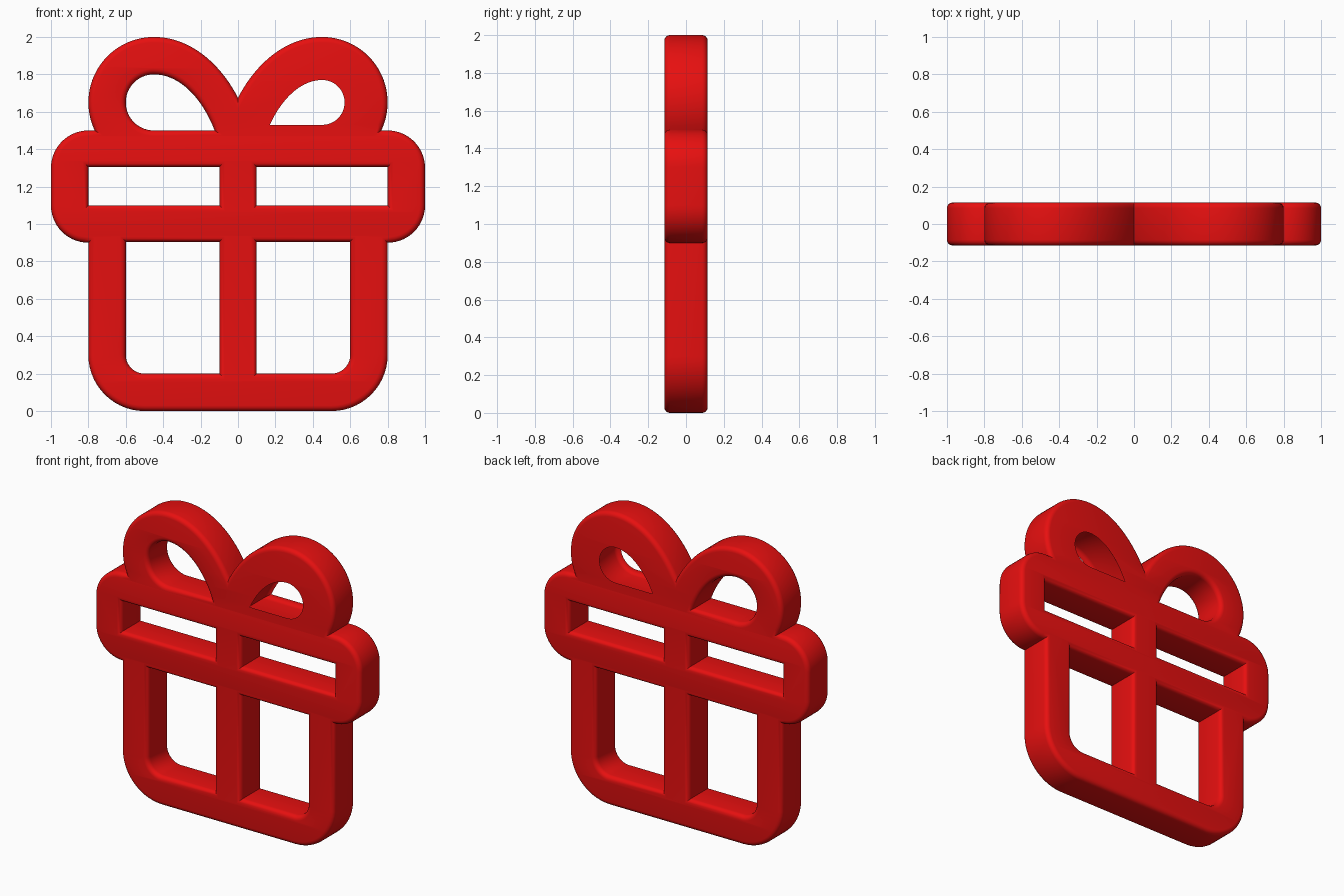
import bpy, bmesh
from math import cos, sin, radians
from mathutils import Vector
from mathutils.geometry import interpolate_bezier

if "Cube" in bpy.data.objects:
    bpy.data.objects.remove(bpy.data.objects["Cube"])

HALF, BEVEL = 0.115, 0.03


def arc(cx, cz, r, a0, a1, n=14):
    return [(cx + r * cos(radians(a0 + (a1 - a0) * i / n)),
             cz + r * sin(radians(a0 + (a1 - a0) * i / n))) for i in range(n + 1)]


def bez(*pts, n=20):
    p = [Vector((x, z, 0)) for x, z in pts]
    return [(v.x, v.y) for v in interpolate_bezier(*p, n)][1:]


def mirrored(pts):
    return [(-x, z) for x, z in reversed(pts)]


# Right half of the silhouette: box, lid, bow loop
half = (arc(0.5, 0.3, 0.3, -90, 0) + [(0.8, 0.9)]
        + arc(0.8, 1.1, 0.2, -90, 0)[1:] + arc(0.8, 1.3, 0.2, 0, 90)
        + arc(0.45, 1.65, 0.35, -25.4, 90, 28)
        + bez((0.45, 2.0), (0.25, 2.0), (0.09, 1.85), (0, 1.675)))
outline = half + mirrored(half)[1:]

# Openings on the right side: box panel, lid panel, bow loop
holes = [
    [(0.1, 0.2)] + arc(0.5, 0.3, 0.1, -90, 0) + [(0.6, 0.905), (0.1, 0.905)],
    [(0.1, 1.1), (0.8, 1.1), (0.8, 1.305), (0.1, 1.305)],
    [(0.125, 1.5)] + arc(0.45, 1.65, 0.15, -90, 90, 28)
    + bez((0.45, 1.8), (0.31, 1.8), (0.19, 1.67), (0.125, 1.5))[:-1],
]

# Filled flat curve, extruded with rounded edges
curve = bpy.data.curves.new("gift_box_frame", 'CURVE')
curve.dimensions = '2D'
curve.fill_mode = 'BOTH'
curve.extrude = HALF - BEVEL
curve.bevel_depth = BEVEL
curve.bevel_resolution = 3
curve.offset = -BEVEL
for loop in [outline] + holes + [mirrored(h) for h in holes]:
    s = curve.splines.new('POLY')
    s.points.add(len(loop) - 1)
    for p, (x, z) in zip(s.points, loop):
        p.co = (x, z, 0, 1)
    s.use_cyclic_u = True

obj = bpy.data.objects.new("gift_box_frame", curve)
bpy.context.collection.objects.link(obj)
obj.rotation_euler.x = radians(90)
bpy.context.view_layer.objects.active = obj
obj.select_set(True)
bpy.ops.object.convert(target='MESH')
obj = bpy.context.object

# Weld caps to the rim and shade
bm = bmesh.new()
bm.from_mesh(obj.data)
bmesh.ops.remove_doubles(bm, verts=bm.verts, dist=0.0005)
bmesh.ops.recalc_face_normals(bm, faces=bm.faces)
bm.to_mesh(obj.data)
bm.free()
bpy.ops.object.transform_apply(location=False, rotation=True, scale=False)
bpy.ops.object.shade_smooth_by_angle(angle=radians(35))

red = bpy.data.materials.new("red")
red.diffuse_color = (0.8, 0.005, 0.005, 1)
red.use_nodes = True
red.node_tree.nodes["Principled BSDF"].inputs["Base Color"].default_value = red.diffuse_color
obj.data.materials.clear()
obj.data.materials.append(red)
